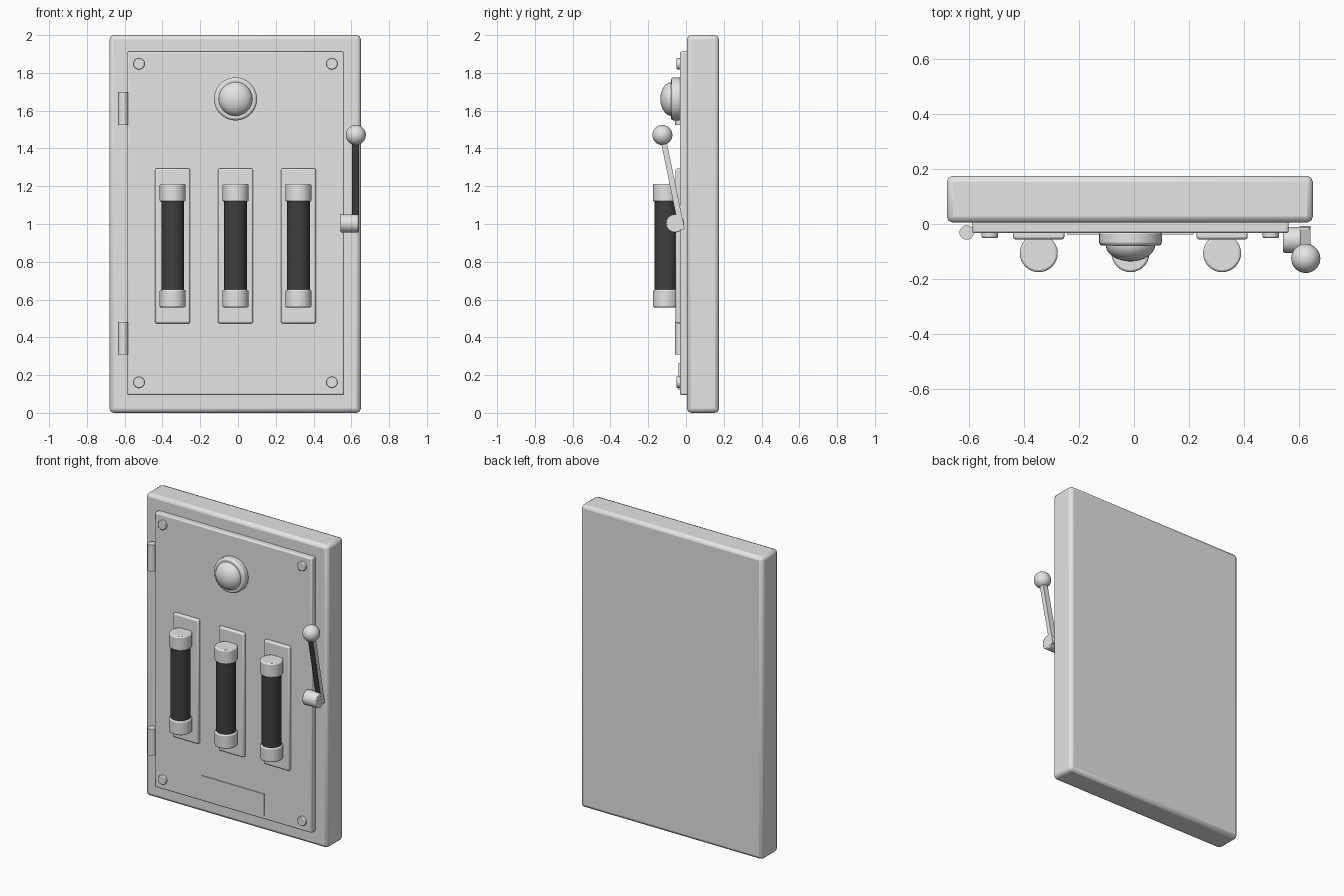
import bpy, math
from mathutils import Vector

if "Cube" in bpy.data.objects:
    bpy.data.objects.remove(bpy.data.objects["Cube"])


def material(name, value):
    m = bpy.data.materials.new(name)
    m.diffuse_color = (value, value, value, 1)
    m.use_nodes = True
    m.node_tree.nodes["Principled BSDF"].inputs["Base Color"].default_value = m.diffuse_color
    return m


GREY = material("light grey metal", 0.78)
DARK = material("dark grey", 0.05)


def finish(ob, name, mat, bevel=0, segments=2):
    ob.name = name
    ob.data.materials.append(mat)
    bpy.ops.object.transform_apply(location=False, rotation=True, scale=True)
    bpy.ops.object.shade_smooth_by_angle(angle=math.radians(35))
    if bevel:
        b = ob.modifiers.new("Bevel", 'BEVEL')
        b.width, b.segments = bevel, segments
        b.limit_method = 'ANGLE'
        b.angle_limit = math.radians(40)
    return ob


def box(name, x, y, z, mat=GREY, bevel=0, segments=2):
    """Box from (min, max) ranges."""
    mid = [(r[0] + r[1]) / 2 for r in (x, y, z)]
    bpy.ops.mesh.primitive_cube_add(size=1, location=mid)
    ob = bpy.context.object
    ob.scale = [r[1] - r[0] for r in (x, y, z)]
    return finish(ob, name, mat, bevel, segments)


def rod(name, a, b, r, mat=GREY, bevel=0, sides=32):
    """Cylinder between two points."""
    a, b = Vector(a), Vector(b)
    bpy.ops.mesh.primitive_cylinder_add(
        radius=r, depth=(b - a).length, vertices=sides, location=(a + b) / 2,
        rotation=(b - a).to_track_quat('Z', 'Y').to_euler())
    return finish(bpy.context.object, name, mat, bevel)


def ball(name, centre, size):
    bpy.ops.mesh.primitive_uv_sphere_add(segments=32, ring_count=16,
                                         radius=1, location=centre)
    bpy.context.object.scale = size
    return finish(bpy.context.object, name, GREY)


# Cabinet and door
box("cabinet", (-0.68, 0.65), (0.005, 0.175), (0, 2), bevel=0.022)
box("door", (-0.588, 0.562), (-0.033, 0.015), (0.095, 1.912), bevel=0.008)

# Hinges
for z0, z1 in ((1.525, 1.70), (0.308, 0.482)):
    rod("hinge", (-0.608, -0.031, z0), (-0.608, -0.031, z1), 0.026)

# Corner bolts
for x in (-0.524, 0.497):
    for z in (0.162, 1.848):
        rod("bolt", (x, -0.02, z), (x, -0.05, z), 0.03, bevel=0.004, sides=16)

# Indicator lamp
X0, ZL = -0.013, 1.662
rod("lamp_ring", (X0, -0.025, ZL), (X0, -0.079, ZL), 0.114, bevel=0.012)
ball("lamp_dome", (X0, -0.075, ZL), (0.09, 0.061, 0.09))

# Name plate
box("label_plate", (-0.243, 0.217), (-0.039, -0.03), (0.122, 0.265))

# Fuses on their backing plates
for x in (-0.346, X0, 0.32):
    box("fuse_plate", (x - 0.093, x + 0.093), (-0.056, -0.025),
        (0.474, 1.294), bevel=0.009)
    y = -0.106
    rod("fuse_body", (x, y, 0.60), (x, y, 1.17), 0.06, DARK)
    for z0, z1 in ((0.558, 0.652), (1.118, 1.212)):
        rod("fuse_cap", (x, y, z0), (x, y, z1), 0.069, bevel=0.008)

# Side lever: hub, arm and knob
rod("lever_hub", (0.542, -0.058, 1.003), (0.64, -0.058, 1.003), 0.048,
    bevel=0.006)
low, high = Vector((0.622, -0.022, 0.97)), Vector((0.622, -0.125, 1.471))
bpy.ops.mesh.primitive_cube_add(size=1, location=(low + high) / 2)
arm = bpy.context.object
arm.scale = (0.037, 0.03, (high - low).length)
arm.rotation_euler.x = math.atan2(low.y - high.y, high.z - low.z)
finish(arm, "lever_arm", GREY)
arm.data.materials.append(DARK)
for f in arm.data.polygons:  # dark strip along the front of the arm
    f.material_index = 1 if f.normal.y < -0.7 else 0
ball("lever_knob", (0.624, -0.125, 1.471), (0.053,) * 3)
